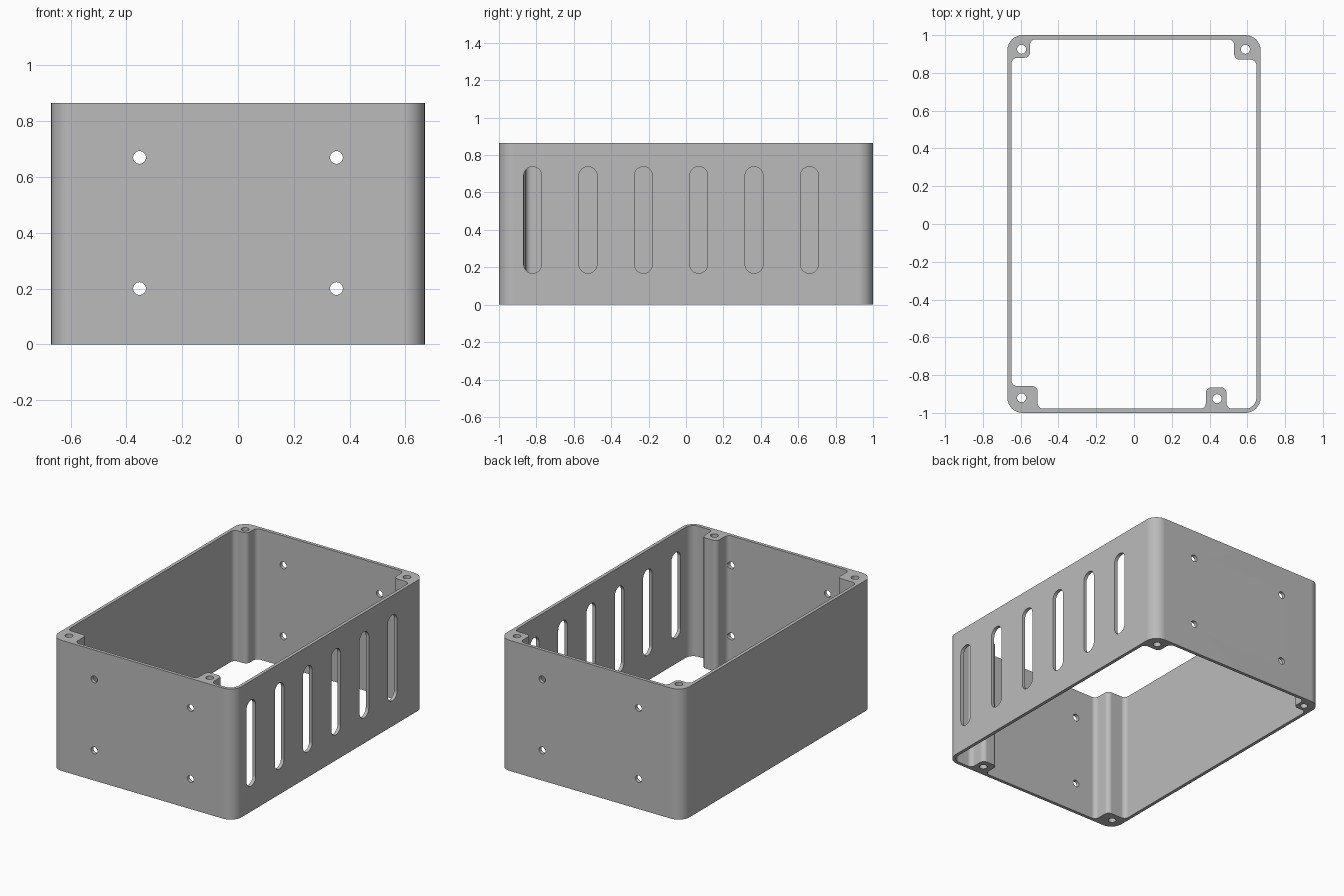
import bpy
import bmesh
from math import pi, sin, cos, tan, radians
from mathutils import Vector, Matrix

cube = bpy.data.objects.get("Cube")
if cube:
    bpy.data.objects.remove(cube, do_unlink=True)

W, D, H = 0.67, 1.0, 0.865      # half width, half depth, height
IX, IY = 0.648, 0.978           # inner wall faces
R = 0.03                        # fillet on the screw posts

grey = bpy.data.materials.new("plain grey")
grey.use_nodes = True
colour = (0.5, 0.5, 0.5, 1)
grey.diffuse_color = colour
grey.node_tree.nodes["Principled BSDF"].inputs["Base Color"].default_value = colour


def rounded(corners, steps=8):
    """Outline from (x, y, radius) corners, each turned into an arc."""
    pts = []
    n = len(corners)
    for i, (x, y, r) in enumerate(corners):
        p = Vector((x, y))
        a = (Vector(corners[i - 1][:2]) - p).normalized()
        b = (Vector(corners[(i + 1) % n][:2]) - p).normalized()
        centre = p + (a + b) * r          # all corners are square
        for k in range(steps + 1):
            t = k / steps * pi / 2
            pts.append(centre - b * r * cos(t) - a * r * sin(t))
    return pts


def circle(x, y, r, n=24):
    return [Vector((x + r * cos(2 * pi * k / n), y + r * sin(2 * pi * k / n)))
            for k in range(n)]


def prism(bm, outline, low, high, matrix=Matrix()):
    """Extrude an outline between two heights, then place it."""
    bottom = [bm.verts.new(matrix @ Vector((p.x, p.y, low))) for p in outline]
    top = [bm.verts.new(matrix @ Vector((p.x, p.y, high))) for p in outline]
    faces = [bm.faces.new(bottom), bm.faces.new(top)]
    for i in range(len(outline)):
        faces.append(bm.faces.new((bottom[i - 1], bottom[i], top[i], top[i - 1])))
    bmesh.ops.recalc_face_normals(bm, faces=faces)


def make(name, bm):
    mesh = bpy.data.meshes.new(name)
    bm.to_mesh(mesh)
    bm.free()
    mesh.materials.append(grey)
    obj = bpy.data.objects.new(name, mesh)
    bpy.context.collection.objects.link(obj)
    return obj


# Outer block with rounded upright edges
bm = bmesh.new()
prism(bm, rounded([(-W, -D, 0.08), (W, -D, 0.08), (W, D, 0.08), (-W, D, 0.08)]), 0, H)
box = make("enclosure_body", bm)

# Cavity outline: steps around three corner posts and one post on the front wall
cavity = [
    (-0.51, -IY, R), (0.38, -IY, R), (0.38, -0.865, R), (0.49, -0.865, R),
    (0.49, -IY, R), (IX, -IY, 0.058), (IX, 0.87, R), (0.53, 0.87, R),
    (0.53, IY, R), (-0.55, IY, R), (-0.55, 0.88, R), (-IX, 0.88, R),
    (-IX, -0.858, R), (-0.51, -0.858, R),
]
bm = bmesh.new()
prism(bm, rounded(cavity), -0.1, H + 0.1)
cutters = [make("cavity_cutter", bm)]

# Upright screw holes, wall mounting holes and vent slots
bm = bmesh.new()
for x, y in [(-0.595, 0.925), (0.59, 0.925), (-0.595, -0.92), (0.44, -0.925)]:
    prism(bm, circle(x, y, 0.024), -0.1, H + 0.1)
cutters.append(make("screw_hole_cutter", bm))

bm = bmesh.new()
along_y = Matrix.Rotation(radians(90), 4, 'X')        # (x, y, z) -> (x, -z, y)
for x in (-0.353, 0.353):
    for z in (0.2, 0.67):
        prism(bm, circle(x, z, 0.023), -1.1, 1.1, along_y)
cutters.append(make("wall_hole_cutter", bm))

bm = bmesh.new()
along_x = Matrix(((0, 0, 1, 0), (1, 0, 0, 0), (0, 1, 0, 0), (0, 0, 0, 1)))
for i in range(6):
    y = -0.82 + 0.296 * i
    s = 0.048
    slot = [(y - s, 0.168, s - 1e-4), (y + s, 0.168, s - 1e-4),
            (y + s, 0.738, s - 1e-4), (y - s, 0.738, s - 1e-4)]
    prism(bm, rounded(slot), 0.6, 0.75, along_x)
cutters.append(make("vent_slot_cutter", bm))

# Cut everything, then drop the cutters
bpy.ops.object.select_all(action='DESELECT')
bpy.context.view_layer.objects.active = box
box.select_set(True)
for cutter in cutters:
    cutter.hide_render = True
    mod = box.modifiers.new(cutter.name, 'BOOLEAN')
    mod.operation = 'DIFFERENCE'
    mod.solver = 'EXACT'
    mod.object = cutter
    bpy.ops.object.modifier_apply(modifier=mod.name)
    bpy.data.objects.remove(cutter, do_unlink=True)

# Smooth fillets, crisp edges and flat-looking walls
bpy.ops.object.shade_smooth_by_angle(angle=radians(30))
weighted = box.modifiers.new("weighted_normals", 'WEIGHTED_NORMAL')
weighted.keep_sharp = True
